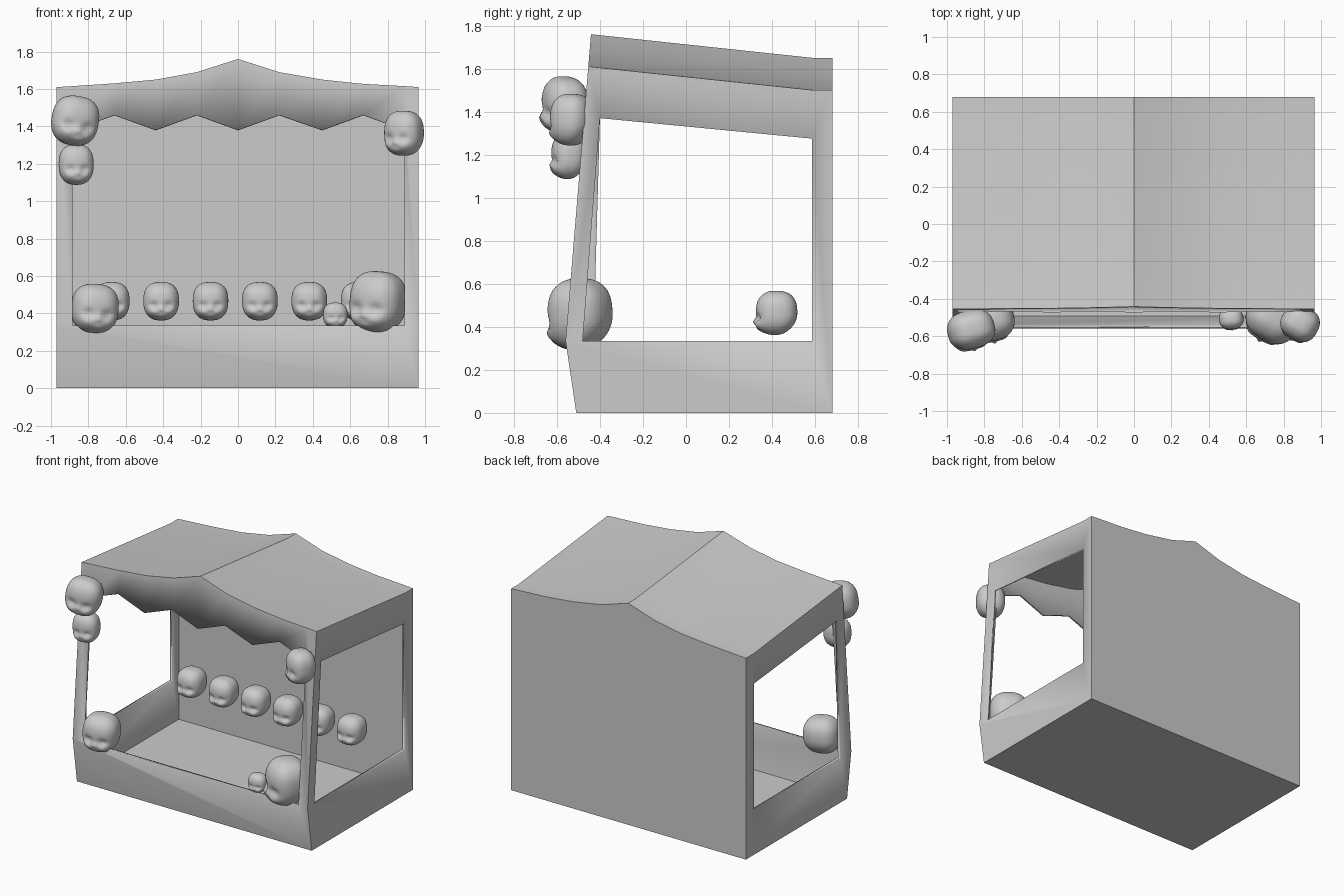
import bpy, bmesh
from math import radians, sin, cos, pi, exp, copysign
from mathutils import Vector

if "Cube" in bpy.data.objects:
    bpy.data.objects.remove(bpy.data.objects["Cube"])

L, R, BACK, SILL = -0.97, 0.965, 0.68, 0.335
# columns across the front: x, roof height, lower edge of the zigzag valance
COLS = [(L, 1.61, None), (-0.885, 1.615, 1.38), (-0.66, 1.63, 1.46), (-0.44, 1.65, 1.38),
        (-0.22, 1.69, 1.46), (0, 1.76, 1.38), (0.22, 1.69, 1.46), (0.45, 1.65, 1.38),
        (0.67, 1.627, 1.46), (0.89, 1.615, 1.38), (R, 1.61, None)]


def front_y(z):
    return -0.51 - 0.05 * z / SILL if z <= SILL else -0.56 + (z - SILL) * 0.083


bm = bmesh.new()


def face(pts):
    bm.faces.new([bm.verts.new(p) for p in pts])


def front(x, z):
    return (x, front_y(z), z)


# front valance, corner posts and roof strips
for (xa, ta, ba), (xb, tb, bb) in zip(COLS, COLS[1:]):
    if ba is None:
        face([front(xa, SILL), front(xb, SILL), front(xb, bb), front(xb, tb), front(xa, ta)])
    elif bb is None:
        face([front(xa, SILL), front(xb, SILL), front(xb, tb), front(xa, ta), front(xa, ba)])
    else:
        face([front(xa, ba), front(xb, bb), front(xb, tb), front(xa, ta)])
    mid_a, mid_b = (xa, 0.59, ta - 0.11), (xb, 0.59, tb - 0.11)
    face([front(xa, ta), front(xb, tb), mid_b, mid_a])
    face([mid_a, mid_b, (xb, BACK, tb - 0.11), (xa, BACK, ta - 0.11)])

# counter band below the front opening, floor and back wall
face([front(L, 0), front(R, 0), front(R, SILL), front(0.89, SILL), front(-0.885, SILL), front(L, SILL)])
face([front(L, 0), (L, BACK, 0), (R, BACK, 0), front(R, 0)])
face([(R, BACK, 0), (L, BACK, 0)] + [(x, BACK, t - 0.11) for x, t, _ in COLS])

# side walls, each a frame around a window
for x, foot in ((L, -0.43), (R, -0.48)):
    w = [(foot, SILL), (-0.40, 1.37), (0.585, 1.275), (0.585, SILL)]
    f0, f1, f2 = [(front_y(z), z) for z in (0, SILL, 1.61)]
    b0, bt, mid = (BACK, 0), (BACK, 1.5), (0.59, 1.5)
    for poly in ([f0, b0, w[3], w[0], f1], [f1, w[0], w[1], f2],
                 [f2, w[1], w[2], mid], [mid, w[2], w[3], b0, bt]):
        pts = [(x, y, z) for y, z in poly]
        face(pts if x > 0 else pts[::-1])

bmesh.ops.remove_doubles(bm, verts=bm.verts, dist=0.0005)
bmesh.ops.recalc_face_normals(bm, faces=bm.faces)
floor_face = min(bm.faces, key=lambda f: f.calc_center_median().z)
if floor_face.normal.z > 0:
    bmesh.ops.reverse_faces(bm, faces=bm.faces)
mesh = bpy.data.meshes.new("booth_shell")
bm.to_mesh(mesh)
bm.free()
booth = bpy.data.objects.new("booth_shell", mesh)
bpy.context.collection.objects.link(booth)
thick = booth.modifiers.new("wall_thickness", "SOLIDIFY")
thick.thickness, thick.offset, thick.use_even_offset = 0.02, -1, True
bpy.context.view_layer.objects.active = booth
booth.select_set(True)
bpy.ops.object.shade_smooth_by_angle(angle=radians(25))


# shared doll head: rounded block with muzzle, eye hollows, nose and mouth
def bump(p, cx, cz, sx, sz):
    return exp(-((p.x - cx) / sx) ** 2 - ((p.z - cz) / sz) ** 2)


hb = bmesh.new()
bmesh.ops.create_uvsphere(hb, u_segments=48, v_segments=32, radius=1)
for v in hb.verts:
    n = v.co.normalized()
    k = sum(abs(c) ** 2.6 for c in n) ** (-1 / 2.6)
    p = n * k
    low = max(0, -p.z)
    if p.y < 0:
        f = min(1, -p.y * 1.6)
        d = 0.12 - 0.16 * bump(p, 0, -0.65, 0.6, 0.3)
        for s in (-1, 1):
            d += 0.17 * bump(p, s * 0.42, -0.22, 0.24, 0.17)
            d -= 0.10 * bump(p, s * 0.55, -0.55, 0.25, 0.22)
        d -= 0.10 * bump(p, 0, -0.38, 0.10, 0.10)
        d += 0.09 * bump(p, 0, -0.62, 0.22, 0.06)
        p.y += d * f
    else:
        p.y *= 1 - 0.3 * low ** 2
    p.x *= 1 - 0.08 * low ** 2
    v.co = p
for f in hb.faces:
    f.smooth = True
head_mesh = bpy.data.meshes.new("doll_head")
hb.to_mesh(head_mesh)
hb.free()


def head(name, loc, w, d, h, yaw=0, roll=0):
    o = bpy.data.objects.new(name, head_mesh)
    bpy.context.collection.objects.link(o)
    o.location = loc
    o.scale = (w / 2, d / 2, h / 2)
    o.rotation_euler = (0, radians(roll), radians(yaw))


# row of heads inside near the back wall
for i in range(6):
    head(f"row_head_{i + 1}", (-0.675 + 0.264 * i, 0.415, 0.465), 0.19, 0.205, 0.205)

# heads decorating the front corners
head("upper_left_head", (-0.87, -0.57, 1.43), 0.25, 0.22, 0.265, 15, 10)
head("hanging_left_head", (-0.865, -0.55, 1.195), 0.185, 0.17, 0.215, 8)
head("upper_right_head", (0.885, -0.535, 1.363), 0.205, 0.20, 0.24, -30)
head("lower_left_head", (-0.765, -0.515, 0.425), 0.25, 0.25, 0.265, 12, 4)
head("lower_right_head", (0.745, -0.50, 0.46), 0.29, 0.30, 0.33, -30, 4)
head("small_head", (0.52, -0.51, 0.39), 0.13, 0.12, 0.135, 5)
